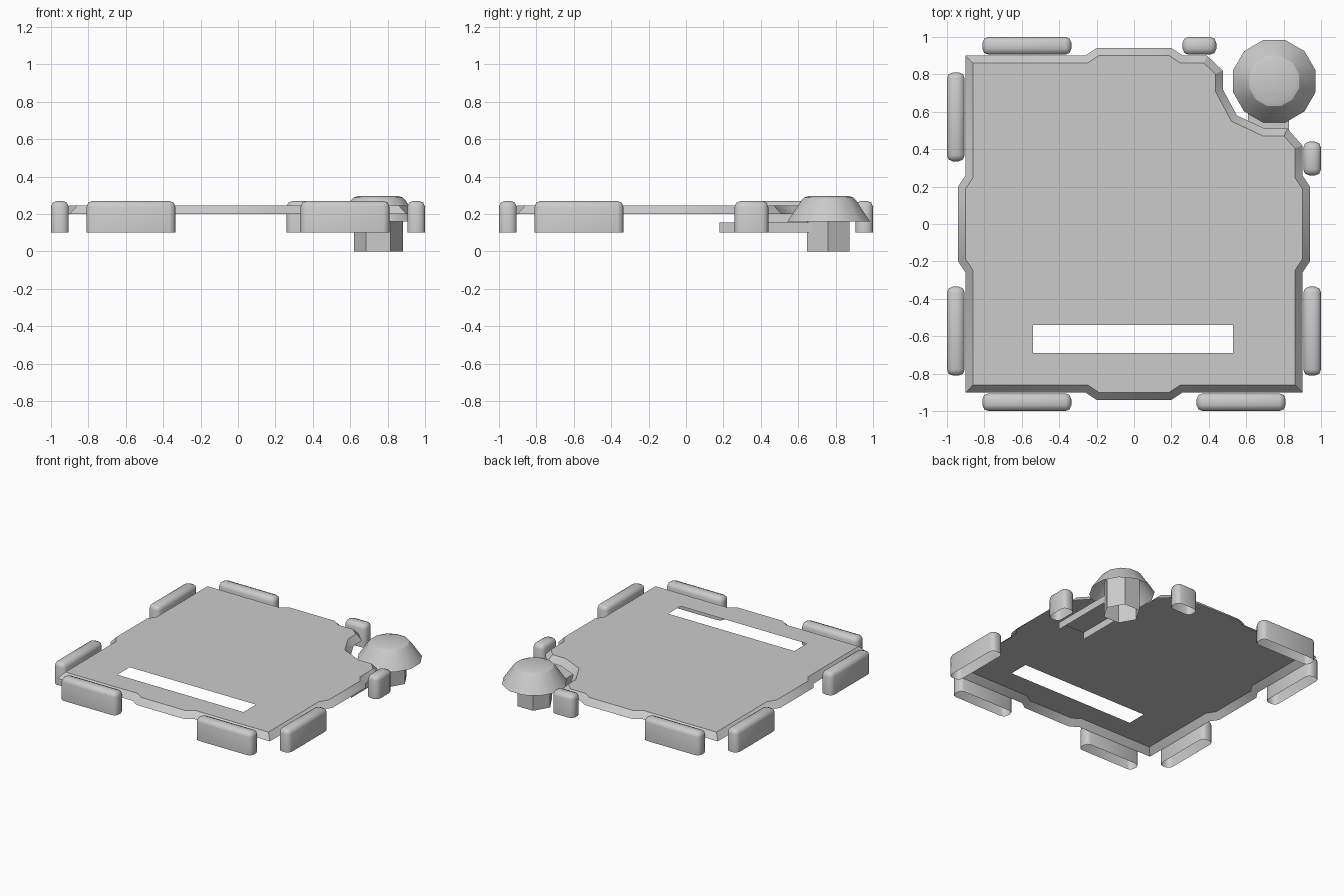
import bpy, bmesh, math
from mathutils import Vector

if "Cube" in bpy.data.objects:
    bpy.data.objects.remove(bpy.data.objects["Cube"])


def finish(bm, name, angle=30):
    mesh = bpy.data.meshes.new(name)
    bm.to_mesh(mesh)
    bm.free()
    ob = bpy.data.objects.new(name, mesh)
    bpy.context.collection.objects.link(ob)
    bpy.ops.object.select_all(action='DESELECT')
    ob.select_set(True)
    bpy.context.view_layer.objects.active = ob
    bpy.ops.object.shade_smooth_by_angle(angle=math.radians(angle))
    return ob


def inset(loop, d):
    """Mitred inward offset of a counter-clockwise outline."""
    out = []
    for i, p in enumerate(loop):
        a = (p - loop[i - 1]).normalized()
        b = (loop[(i + 1) % len(loop)] - p).normalized()
        na, nb = Vector((-a.y, a.x)), Vector((-b.y, b.x))
        out.append(p + (na + nb) * d / (1 + na.dot(nb)))
    return out


# Deck: thin sheet with a bevelled skirt, a corner notch and a slot
side = [(-0.9, -0.9), (-0.26, -0.9), (-0.2, -0.94), (0.2, -0.94), (0.26, -0.9)]
notch = [(0.9, 0.42), (0.82, 0.51), (0.70, 0.51), (0.55, 0.58),
         (0.475, 0.72), (0.475, 0.82), (0.39, 0.9)]
outline = []
for k in range(4):
    for i, (x, y) in enumerate(side):
        if k == 2 and i == 0:
            outline += [Vector(p) for p in notch]
            continue
        for _ in range(k):
            x, y = -y, x
        outline.append(Vector((x, y)))

bm = bmesh.new()
outer = [bm.verts.new((p.x, p.y, 0.2)) for p in outline]
inner = [bm.verts.new((p.x, p.y, 0.245)) for p in inset(outline, 0.04)]
slot = [bm.verts.new((x, y, 0.245)) for x, y in
        [(-0.54, -0.69), (0.53, -0.69), (0.53, -0.54), (-0.54, -0.54)]]
rim = []
for loop in (inner, slot):
    rim += [bm.edges.new((v, loop[(i + 1) % len(loop)])) for i, v in enumerate(loop)]
bmesh.ops.triangle_fill(bm, edges=rim, use_beauty=True, normal=(0, 0, 1))
bm.normal_update()
for f in bm.faces:
    if f.normal.z < 0:
        f.normal_flip()
n = len(outer)
for i in range(n):
    j = (i + 1) % n
    bm.faces.new((outer[i], outer[j], inner[j], inner[i]))
finish(bm, "deck")


# Bumpers: rounded blocks, open underneath
def bumper(name, x0, x1, y0, y1):
    bm = bmesh.new()
    bmesh.ops.create_cube(bm, size=1)
    for v in bm.verts:
        v.co = (x1 if v.co.x > 0 else x0, y1 if v.co.y > 0 else y0,
                0.27 if v.co.z > 0 else 0.1)
    bm.normal_update()
    bmesh.ops.delete(bm, geom=[f for f in bm.faces if f.normal.z < -0.5], context='FACES_ONLY')
    edges = [e for e in bm.edges if not e.is_boundary]
    bmesh.ops.bevel(bm, geom=edges, offset=0.032, segments=2, profile=0.5, affect='EDGES')
    finish(bm, name, 50)


LO, HI = 0.905, 1.0
for tag, a, b in (("left", -0.81, -0.335), ("right", 0.335, 0.81)):
    bumper("front_bumper_" + tag, a, b, -HI, -LO)
for tag, a, b in (("front", -0.81, -0.335), ("back", 0.335, 0.81)):
    bumper("left_bumper_" + tag, -HI, -LO, a, b)
bumper("right_bumper_front", LO, HI, -0.81, -0.335)
bumper("right_bumper_short", LO, HI, 0.26, 0.44)
bumper("back_bumper_left", -0.81, -0.335, LO, HI)
bumper("back_bumper_short", 0.26, 0.44, LO, HI)


# Corner knob: stacked rings, open underneath
def lathe(name, cx, cy, sides, turn, rings, angle):
    bm = bmesh.new()
    loops = []
    for r, z in rings:
        loops.append([bm.verts.new((cx + r * math.cos(turn + math.tau * k / sides),
                                    cy + r * math.sin(turn + math.tau * k / sides), z))
                      for k in range(sides)])
    for lo, hi in zip(loops, loops[1:]):
        for k in range(sides):
            m = (k + 1) % sides
            bm.faces.new((lo[k], lo[m], hi[m], hi[k]))
    bm.faces.new(loops[-1])
    finish(bm, name, angle)


lathe("knob_cap", 0.75, 0.763, 12, math.pi / 12,
      [(0.228, 0.16), (0.152, 0.272), (0.138, 0.287), (0.115, 0.295)], 28)
lathe("knob_post", 0.75, 0.76, 6, 0, [(0.131, 0), (0.131, 0.26)], 20)

# Channel arm running from the post under the deck
bm = bmesh.new()
section = [(0.83, 0.1), (0.83, 0.155), (0.61, 0.155), (0.61, 0.1)]
ends = [[bm.verts.new((x, y, z)) for x, z in section] for y in (0.18, 0.68)]
for i in range(3):
    bm.faces.new((ends[0][i], ends[1][i], ends[1][i + 1], ends[0][i + 1]))
finish(bm, "knob_arm")
